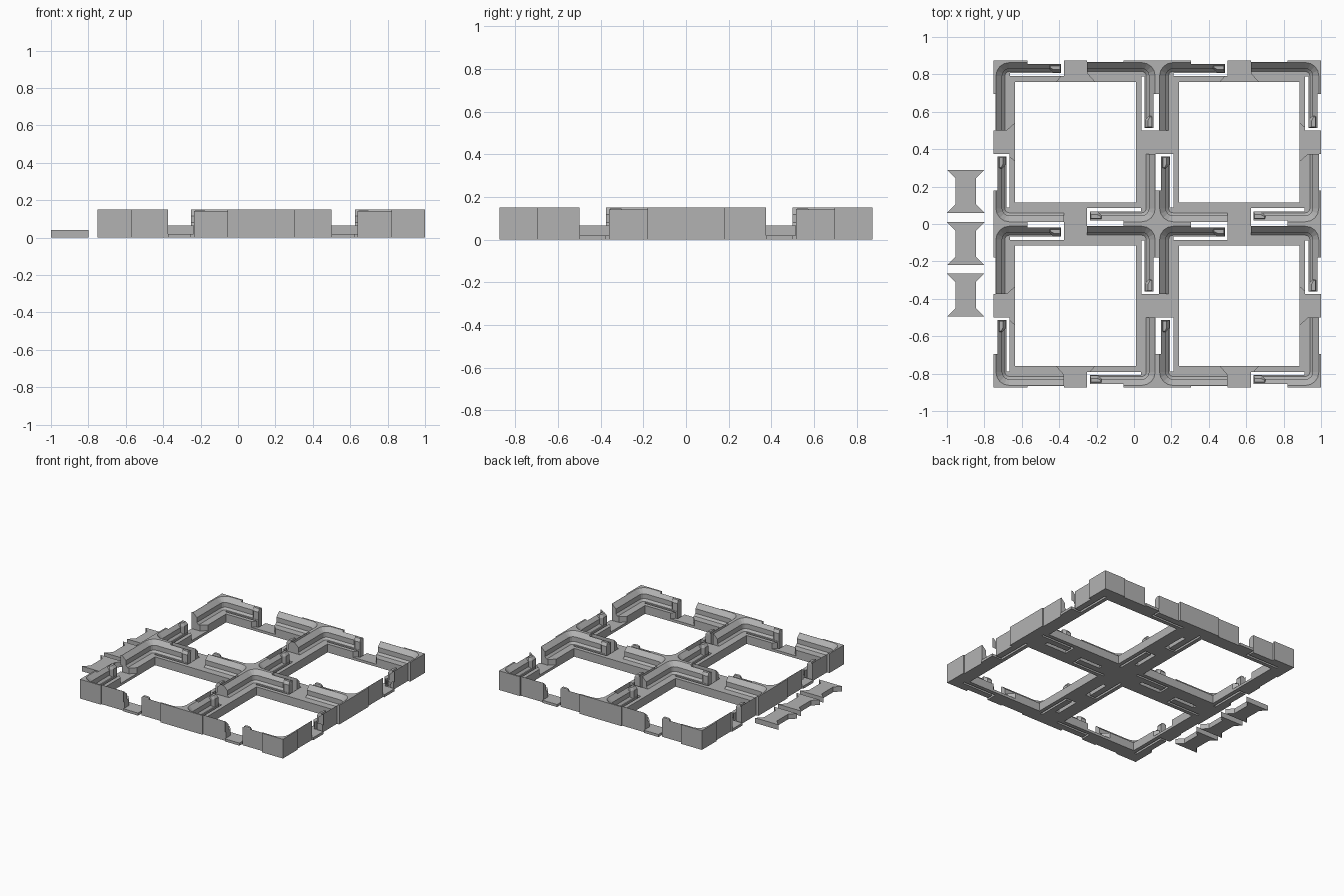
import bpy
import bmesh
from math import pi, cos, sin
from mathutils import Matrix, Vector

if "Cube" in bpy.data.objects:
    bpy.data.objects.remove(bpy.data.objects["Cube"])

PLATE_X = 0.125          # plate centre
HALF = 0.4375            # half a cell
TOP = 0.15               # wall height
LEDGE = 0.065            # seat ledge height
NOTCH = 0.0625           # half width of the edge notch
OPENING = 0.3225         # half width of the window
ARM_ROOT = HALF - 0.18   # where the spring arm joins the corner

grey = bpy.data.materials.new("plain grey")
grey.use_nodes = True
grey.diffuse_color = (0.45, 0.45, 0.45, 1)
grey.node_tree.nodes["Principled BSDF"].inputs["Base Color"].default_value = grey.diffuse_color

CELLS = [Matrix.Translation((PLATE_X + sx * HALF, sy * HALF, 0))
         for sx in (-1, 1) for sy in (-1, 1)]
EDGES = [c @ Matrix.Rotation(k * pi / 2, 4, 'Z') for c in CELLS for k in range(4)]


def finish(bm, name):
    bmesh.ops.recalc_face_normals(bm, faces=bm.faces)
    mesh = bpy.data.meshes.new(name)
    bm.to_mesh(mesh)
    bm.free()
    mesh.materials.append(grey)
    obj = bpy.data.objects.new(name, mesh)
    bpy.context.collection.objects.link(obj)
    return obj


def loft(bm, rings, place=Matrix()):
    """Skin a stack of equal-length rings and cap both ends."""
    loops = [[bm.verts.new(place @ Vector(p)) for p in ring] for ring in rings]
    for low, high in zip(loops, loops[1:]):
        for i in range(len(low)):
            j = (i + 1) % len(low)
            bm.faces.new((low[i], low[j], high[j], high[i]))
    bm.faces.new(loops[0][::-1])
    bm.faces.new(loops[-1])


def prism(bm, outline, z0, z1, place=Matrix()):
    loft(bm, [[(x, y, z) for x, y in outline] for z in (z0, z1)], place)


def box(x, y):
    return [(-x, -y), (x, -y), (x, y), (-x, y)]


def on_edge(outline):
    """Turn (along the edge, inward depth) points into cell coordinates."""
    return [(-t, HALF - d) for t, d in outline]


def rounded_square(half, radius, z, steps=4):
    ring = []
    for k in range(4):
        for s in range(steps + 1):
            a = (k + s / steps) * pi / 2
            sx = 1 if k in (0, 3) else -1
            sy = 1 if k in (0, 1) else -1
            ring.append((sx * (half - radius) + radius * cos(a),
                         sy * (half - radius) + radius * sin(a), z))
    return ring


def repeated(name, outline, z0, z1, places):
    bm = bmesh.new()
    for place in places:
        prism(bm, outline, z0, z1, place)
    return finish(bm, name)


# Plate block
plate = repeated("grid_plate", box(2 * HALF, 2 * HALF), 0, TOP,
                 [Matrix.Translation((PLATE_X, 0, 0))])

# Stepped bin seats, as (inward depth, height)
bm = bmesh.new()
seat = [(0.06, LEDGE), (0.045, 0.08), (0.045, 0.117), (0.002, 0.16)]
for cell in CELLS:
    loft(bm, [rounded_square(HALF - d, 0.083 - d, z) for d, z in seat], cell)
cutters = [finish(bm, "seat_cutter")]

# Windows
cutters.append(repeated("window_cutter", box(OPENING, OPENING), -0.1, 0.1, CELLS))

# Notches across the walls in both directions
cutters.append(repeated("notch_cutter_x", box(1, NOTCH), LEDGE, 0.2,
                        [Matrix.Translation((PLATE_X, s * HALF, 0)) for s in (-1, 1)]))
cutters.append(repeated("notch_cutter_y", box(NOTCH, 1), LEDGE, 0.2,
                        [Matrix.Translation((PLATE_X + s * HALF, 0, 0)) for s in (-1, 1)]))

# Connector sockets on the outer edges only
half_tie = [(NOTCH, -0.02), (NOTCH, 0.07), (0.105, 0.118), (-0.105, 0.118),
            (-NOTCH, 0.07), (-NOTCH, -0.02)]
outer = []
for edge in EDGES:
    mid = edge @ Vector((0, HALF, 0))
    if abs(mid.x - PLATE_X) > HALF or abs(mid.y) > HALF:
        if max(abs(mid.x - PLATE_X), abs(mid.y)) > 1.5 * HALF:
            outer.append(edge)
cutters.append(repeated("socket_cutter", on_edge(half_tie), 0.02, 0.07, outer))

# U-shaped slots that free the spring arms
arm_slot = [(NOTCH, -0.01), (NOTCH, 0.085), (0.35, 0.085), (0.35, 0.068),
            (0.077, 0.068), (0.077, 0.02), (ARM_ROOT, 0.02), (ARM_ROOT, -0.01)]
cutters.append(repeated("arm_slot_cutter", on_edge(arm_slot), -0.1, 0.2, EDGES))

# Shallow clearance on the outer face of the fixed walls
relief = [(-NOTCH, -0.02), (-NOTCH, 0.01), (-ARM_ROOT, 0.01), (-ARM_ROOT, -0.02)]
cutters.append(repeated("relief_cutter", on_edge(relief), -0.1, 0.2, outer))

for cutter in cutters:
    cutter.hide_render = True
    mod = plate.modifiers.new(cutter.name, 'BOOLEAN')
    mod.operation = 'DIFFERENCE'
    mod.solver = 'EXACT'
    mod.object = cutter
bpy.context.view_layer.objects.active = plate
for mod in list(plate.modifiers):
    bpy.ops.object.modifier_apply(modifier=mod.name)
for cutter in cutters:
    bpy.data.objects.remove(cutter)

# Snap tips on the free ends of the arms
tip = [(0.077, 0.026), (0.077, 0.066), (0.12, 0.066), (0.14, 0.046), (0.14, 0.026)]
tip_top = [(0.082, 0.03), (0.082, 0.05), (0.115, 0.05), (0.135, 0.04), (0.135, 0.03)]
bm = bmesh.new()
for edge in EDGES:
    loft(bm, [[(x, y, z) for x, y in on_edge(o)]
              for o, z in ((tip, 0.06), (tip, 0.125), (tip_top, 0.146))], edge)
finish(bm, "snap_tips")

# Loose bow-tie connectors beside the plate
tie = [(0.1, 0.115), (0.055, 0.07), (0.055, -0.07), (0.1, -0.115),
       (-0.1, -0.115), (-0.055, -0.07), (-0.055, 0.07), (-0.1, 0.115)]
for i, y in enumerate((0.175, -0.105, -0.38)):
    repeated(f"connector_{i + 1}", tie, 0, 0.04, [Matrix.Translation((-0.9, y, 0))])
